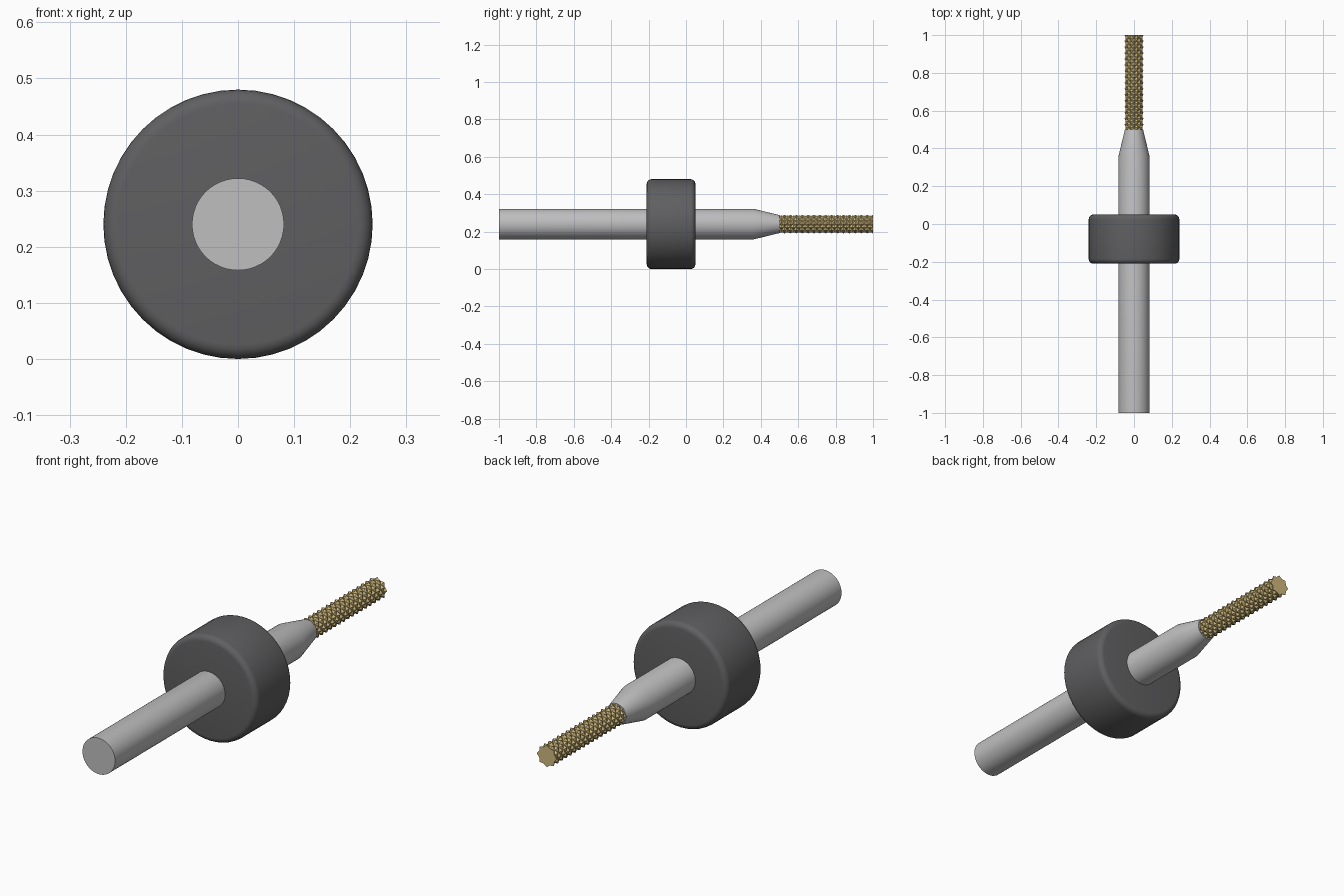
import bpy, bmesh
from math import sin, cos, pi, radians

cube = bpy.data.objects.get("Cube")
if cube:
    bpy.data.objects.remove(cube, do_unlink=True)

AXIS_Z = 0.24


def material(name, rgb):
    m = bpy.data.materials.new(name)
    m.use_nodes = True
    m.diffuse_color = (*rgb, 1)
    bsdf = m.node_tree.nodes["Principled BSDF"]
    bsdf.inputs["Base Color"].default_value = (*rgb, 1)
    bsdf.inputs["Roughness"].default_value = 0.6
    return m


def ring(bm, y, radius_at, sides):
    """Add one circle of vertices around the long axis."""
    verts = []
    for i in range(sides):
        a = 2 * pi * i / sides
        r = radius_at(i)
        verts.append(bm.verts.new((r * sin(a), y, AXIS_Z + r * cos(a))))
    return verts


def finish(bm, name, mat, smooth):
    bmesh.ops.recalc_face_normals(bm, faces=bm.faces)
    mesh = bpy.data.meshes.new(name)
    bm.to_mesh(mesh)
    bm.free()
    mesh.materials.append(mat)
    obj = bpy.data.objects.new(name, mesh)
    bpy.context.collection.objects.link(obj)
    if smooth:
        bpy.ops.object.select_all(action='DESELECT')
        obj.select_set(True)
        bpy.context.view_layer.objects.active = obj
        bpy.ops.object.shade_smooth_by_angle(angle=radians(35))
    return obj


def lathe(name, profile, mat, sides=48):
    """Turn a (y, radius) profile around the long axis and cap both ends."""
    bm = bmesh.new()
    rings = [ring(bm, y, lambda i, r=r: r, sides) for y, r in profile]
    for a, b in zip(rings, rings[1:]):
        for i in range(sides):
            j = (i + 1) % sides
            bm.faces.new((a[i], a[j], b[j], b[i]))
    bm.faces.new(rings[0])
    bm.faces.new(rings[-1])
    return finish(bm, name, mat, True)


steel = material("steel grey", (0.52, 0.52, 0.53))
rubber = material("dark grey plastic", (0.115, 0.115, 0.12))
gold = material("gold coating", (0.62, 0.48, 0.2))

# Shank with its tapered neck
lathe("shank", [(-1, 0.082), (0.36, 0.082), (0.5, 0.048)], steel)

# Depth collar with rounded rims
R, FRONT, BACK, ROUND = 0.24, -0.21, 0.05, 0.025
arc = [(ROUND * (1 - sin(t)), R - ROUND * (1 - cos(t)))
       for t in (pi / 2 * (1 - k / 5) for k in range(6))]
collar = [(FRONT + d, r) for d, r in arc] + [(BACK - d, r) for d, r in reversed(arc)]
lathe("depth_collar", collar, rubber)

# Cutting tip: pyramid teeth between crossing left and right hand grooves
SIDES, STEPS, START, END = 16, 32, 0.495, 1.0
PEAK, GROOVE = 0.05, 0.041
bm = bmesh.new()
rows = []
for s in range(STEPS + 1):
    y = START + (END - START) * s / STEPS
    rows.append(ring(bm, y, lambda i: GROOVE if (i + s) % 2 else PEAK, SIDES))
for s, (a, b) in enumerate(zip(rows, rows[1:])):
    for i in range(SIDES):
        j = (i + 1) % SIDES
        if (i + s) % 2:
            bm.faces.new((a[i], a[j], b[j]))
            bm.faces.new((a[i], b[j], b[i]))
        else:
            bm.faces.new((a[i], a[j], b[i]))
            bm.faces.new((a[j], b[j], b[i]))
bm.faces.new(rows[0])
bm.faces.new(rows[-1])
finish(bm, "cutting_tip", gold, False)
